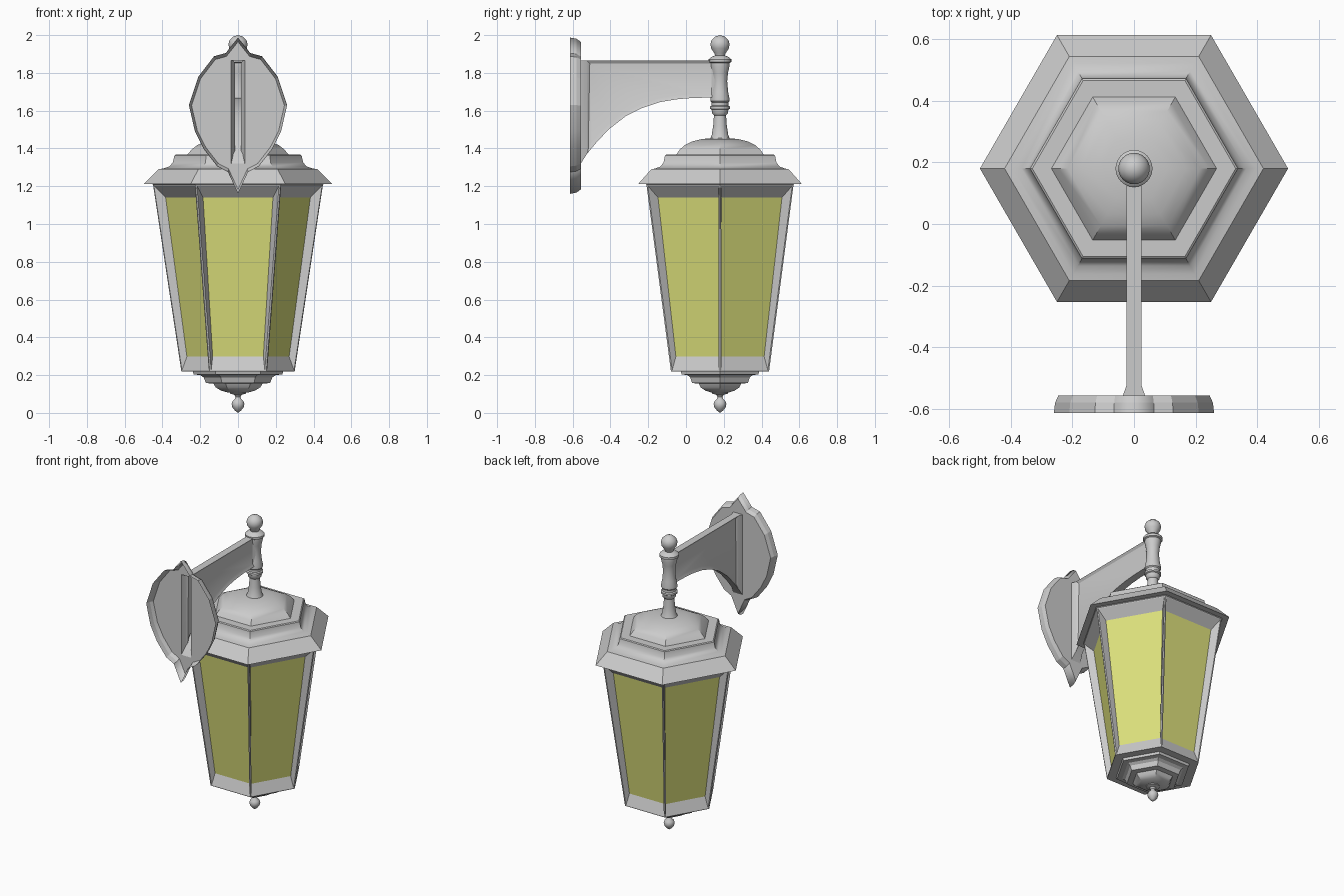
import bpy, bmesh, math
from mathutils import Vector, Matrix

if "Cube" in bpy.data.objects:
    bpy.data.objects.remove(bpy.data.objects["Cube"])

CY = 0.18  # y of the lantern axis


def finish(name, bm, angle=30, recalc=True):
    bmesh.ops.remove_doubles(bm, verts=bm.verts, dist=1e-5)
    if recalc:
        bmesh.ops.recalc_face_normals(bm, faces=bm.faces)
    me = bpy.data.meshes.new(name)
    bm.to_mesh(me)
    bm.free()
    ob = bpy.data.objects.new(name, me)
    bpy.context.collection.objects.link(ob)
    if angle:
        bpy.ops.object.select_all(action='DESELECT')
        ob.select_set(True)
        bpy.context.view_layer.objects.active = ob
        bpy.ops.object.shade_smooth_by_angle(angle=math.radians(angle))
    return ob


def poly(bm, pts):
    return bm.faces.new([bm.verts.new(p) for p in pts])


def lathe(name, profile, sides, angle=30):
    """Turn an (r, z) profile round the lantern axis."""
    bm = bmesh.new()
    rings = []
    for r, z in profile:
        if r == 0:
            rings.append([bm.verts.new((0, CY, z))] * sides)
        else:
            rings.append([bm.verts.new((r * math.cos(a), CY + r * math.sin(a), z))
                          for a in (2 * math.pi * i / sides for i in range(sides))])
    for a, b in zip(rings, rings[1:]):
        for i in range(sides):
            j = (i + 1) % sides
            bm.faces.new(list(dict.fromkeys((a[i], a[j], b[j], b[i]))))
    return finish(name, bm, angle)


def mirror_x(ob):
    ob.modifiers.new("mirror", 'MIRROR').use_clip = True


# Hexagonal roof and stepped base
lathe("roof", [(.44, 1.20), (.455, 1.212), (.5, 1.212), (.42, 1.29), (.395, 1.294),
               (.365, 1.304), (.345, 1.325), (.337, 1.362), (.33, 1.367), (.268, 1.367),
               (.245, 1.395), (.215, 1.418), (.17, 1.437), (.11, 1.45), (0, 1.458)], 6)
lathe("base_steps", [(.30, .22), (.24, .22), (.235, .204), (.2, .2), (.182, .188),
                     (.17, .158), (.13, .155), (.118, .135), (.09, .118),
                     (.05, .107), (0, .105)], 6)

# Round finials and stem
lathe("bottom_finial", [(0, .115), (.042, .112), (.042, .102), (.02, .096), (.013, .085),
                        (.016, .076), (.029, .063), (.034, .047), (.03, .03),
                        (.016, .012), (0, 0)], 20, 40)
lathe("stem", [(.055, 1.445), (.044, 1.47), (.036, 1.52), (.032, 1.575), (.042, 1.585),
               (.044, 1.605), (.052, 1.61), (.052, 1.622), (.044, 1.627), (.044, 1.643),
               (.05, 1.65), (.05, 1.665), (.043, 1.7), (.038, 1.755), (.043, 1.805),
               (.05, 1.835), (.05, 1.852), (.06, 1.857), (.06, 1.872), (.047, 1.884),
               (.026, 1.892), (.03, 1.904), (.047, 1.93), (.051, 1.953), (.044, 1.975),
               (.024, 1.993), (0, 2.0)], 24, 40)

# Six frame panels with sloped reveals, and recessed panes
frame, glass = bmesh.new(), bmesh.new()


def ring(top_hw, top_z, bot_hw, bot_z, depth_top, depth_bot):
    def front(z):  # outward distance of the panel plane at height z
        return (.30 + .15 * (z - .22) / .99) * math.cos(math.pi / 6)
    yb, yt = depth_bot - front(bot_z), depth_top - front(top_z)
    return [Vector(p) for p in ((-bot_hw, yb, bot_z), (bot_hw, yb, bot_z),
                                (top_hw, yt, top_z), (-top_hw, yt, top_z))]


rings = [ring(.225, 1.21, .15, .22, 0, 0),
         ring(.217, 1.202, .142, .226, 0, 0),
         ring(.185, 1.14, .134, .298, .045, .035)]
for k in range(6):
    m = Matrix.Translation((0, CY, 0)) @ Matrix.Rotation(k * math.pi / 3, 4, 'Z')
    for a, b in zip(rings, rings[1:]):
        for i in range(4):
            j = (i + 1) % 4
            poly(frame, [m @ a[i], m @ a[j], m @ b[j], m @ b[i]])
    poly(glass, [m @ p for p in rings[2]])
finish("lantern_frame", frame, 0, False)
panes = finish("glass_panes", glass, 0, False)
mat = bpy.data.materials.new("yellow_glass")
mat.diffuse_color = (.72, .75, .2, 1)
mat.use_nodes = True
mat.node_tree.nodes["Principled BSDF"].inputs["Base Color"].default_value = mat.diffuse_color
panes.data.materials.append(mat)

# Bracket arm: right half with recessed panel and flared wall end
TOP, W, FLARE = 1.865, .025, .036
curve = [(-.525, 1.37), (-.48, 1.425), (-.41, 1.5), (-.32, 1.57), (-.23, 1.615),
         (-.14, 1.645), (-.05, 1.66), (.03, 1.667), (.15, 1.67)]
bm = bmesh.new()
side = poly(bm, [(W, y, z) for y, z in curve] + [(W, .15, TOP), (W, -.525, TOP)])
side.normal_update()
if side.normal.x < 0:
    side.normal_flip()
bmesh.ops.inset_region(bm, faces=[side], thickness=.022, depth=-.01, use_boundary=True)
stations = [(-.557, 1.32, FLARE)] + [(y, z, W) for y, z in curve]
for (y0, z0, w0), (y1, z1, w1) in zip(stations, stations[1:]):
    poly(bm, [(0, y0, z0), (0, y1, z1), (w1, y1, z1), (w0, y0, z0)])
poly(bm, [(W, -.525, TOP), (W, .15, TOP), (0, .15, TOP), (0, -.525, TOP)])
poly(bm, [(FLARE, -.557, TOP), (W, -.525, TOP), (0, -.525, TOP), (0, -.557, TOP)])
poly(bm, [(FLARE, -.557, 1.32), (W, -.525, 1.37), (W, -.525, TOP), (FLARE, -.557, TOP)])
mirror_x(finish("bracket_arm", bm))

# Wall plate: hollow leaf-shaped shell with a slot where the arm joins
leaf = [(0, 1.987), (.065, 1.905), (.127, 1.888), (.21, 1.78), (.26, 1.63),
        (.228, 1.49), (.18, 1.395), (.11, 1.305), (.053, 1.275), (0, 1.16)]
bm = bmesh.new()
loops = [[(x * s, y, 1.58 + (z - 1.58) * s) for x, z in leaf]
         for s, y in ((1, -.613), (.985, -.58), (.945, -.557))]
for a, b in zip(loops, loops[1:]):
    for i in range(len(leaf) - 1):
        poly(bm, [a[i], b[i], b[i + 1], a[i + 1]])
poly(bm, loops[2] + [(0, -.557, 1.32), (FLARE, -.557, 1.32),
                     (FLARE, -.557, TOP), (0, -.557, TOP)])
mirror_x(finish("wall_plate", bm, 15))
